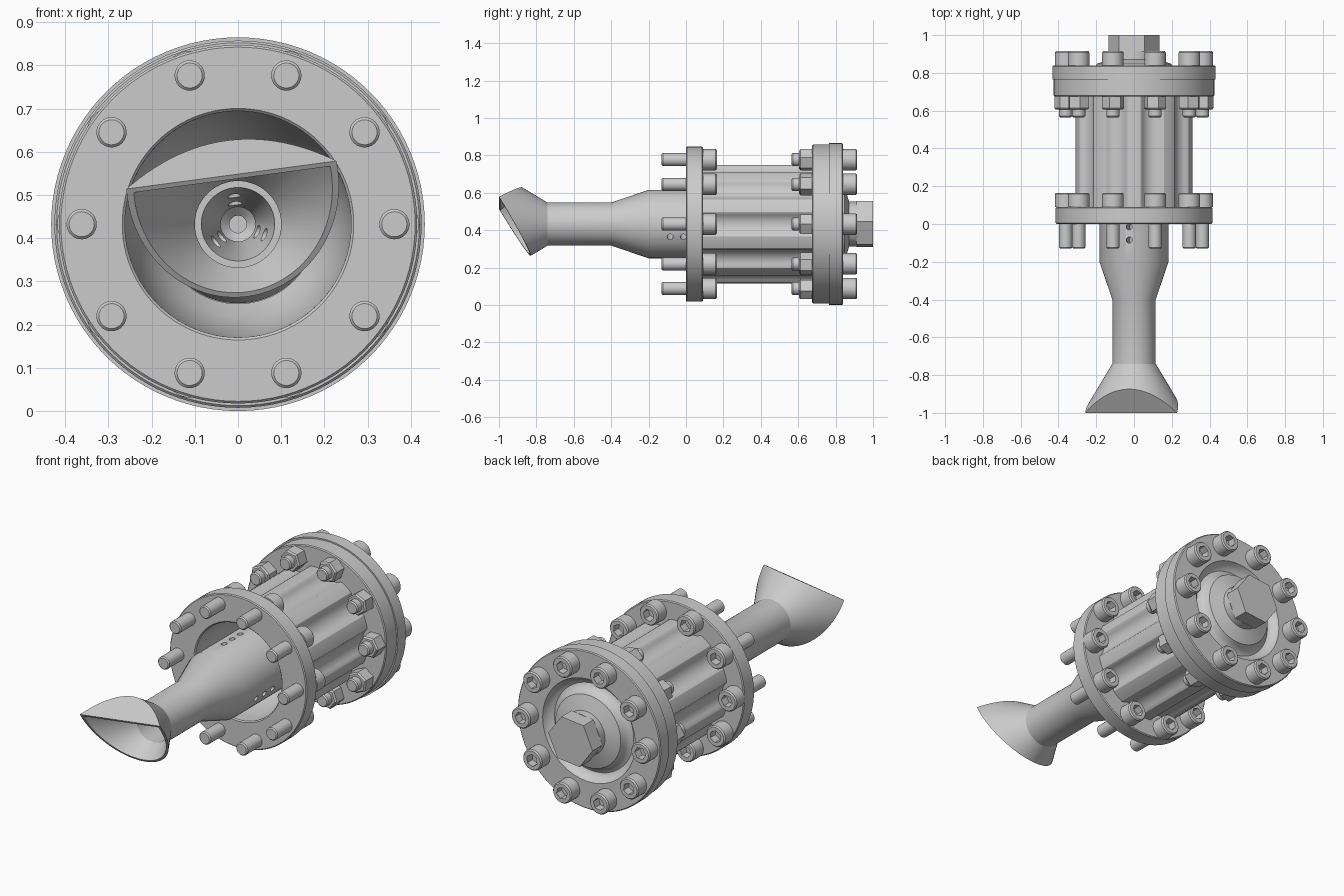
import bpy, bmesh
from math import cos, sin, pi, radians, sqrt
from mathutils import Vector, Matrix

if "Cube" in bpy.data.objects:
    bpy.data.objects.remove(bpy.data.objects["Cube"])

ZC = 0.4325          # height of the main axis
BOLT_R = 0.362       # bolt circle radius
BOLTS = 10
ROLL = radians(7.6)  # roll of the slanted mouth around the axis


def finish(bm, name):
    bmesh.ops.recalc_face_normals(bm, faces=bm.faces[:])
    me = bpy.data.meshes.new(name)
    bm.to_mesh(me)
    bm.free()
    return place(me, name)


def place(me, name, x=0, y=0, z=0, rot=0):
    me.shade_smooth()
    me.set_sharp_from_angle(angle=radians(30))
    ob = bpy.data.objects.new(name, me)
    ob.location = (x, y, ZC + z)
    ob.rotation_euler[1] = rot
    bpy.context.collection.objects.link(ob)
    return ob


def lathe_bm(profile, segs=72, closed=False, phase=0.0):
    """Spin (radius, y) points round the y axis."""
    bm = bmesh.new()
    rings = []
    for r, y in profile:
        if r == 0:
            rings.append([bm.verts.new((0, y, 0))] * segs)
        else:
            rings.append([bm.verts.new((r * cos(phase + 2 * pi * i / segs), y,
                                        r * sin(phase + 2 * pi * i / segs)))
                          for i in range(segs)])
    pairs = list(zip(rings, rings[1:]))
    if closed:
        pairs.append((rings[-1], rings[0]))
    for a, b in pairs:
        for i in range(segs):
            j = (i + 1) % segs
            bm.faces.new(list(dict.fromkeys((a[i], a[j], b[j], b[i]))))
    return bm


def lathe(name, profile, **kw):
    return finish(lathe_bm(profile, **kw), name)


def cut(ob, cutter):
    """Apply a boolean difference and drop the cutter."""
    cutter.hide_render = True
    mod = ob.modifiers.new("cut", 'BOOLEAN')
    mod.operation, mod.solver, mod.object = 'DIFFERENCE', 'EXACT', cutter
    bpy.context.view_layer.update()
    dg = bpy.context.evaluated_depsgraph_get()
    me = bpy.data.meshes.new_from_object(ob.evaluated_get(dg))
    ob.modifiers.clear()
    ob.data = me
    bpy.data.objects.remove(cutter)
    me.shade_smooth()
    me.set_sharp_from_angle(angle=radians(30))


def slice_off(bm, point, normal):
    geom = bm.verts[:] + bm.edges[:] + bm.faces[:]
    bmesh.ops.bisect_plane(bm, geom=geom, plane_co=point, plane_no=normal, clear_outer=True)
    rim = [e for e in bm.edges if e.is_boundary]
    bmesh.ops.holes_fill(bm, edges=rim, sides=0)


# Horn nozzle: flared cone cut by two planes that meet in a line at y = -1
up = Vector((-sin(ROLL), 0, cos(ROLL)))
back = Vector((0, 1, 0))
lip = -back + up * 0.115
top_n = (up * 0.125 - back * 0.08).normalized()
mouth_n = (-up * 0.17 - back * 0.284).normalized()

bm = lathe_bm([(0, -1.05), (0.301, -1.05), (0.115, -0.74), (0.115, -0.4),
               (0.183, -0.2), (0.183, 0.52), (0, 0.52)])
slice_off(bm, lip, top_n)
slice_off(bm, lip, mouth_n)
nozzle = finish(bm, "horn_nozzle")

bm = lathe_bm([(0, -1.1), (0.316, -1.1), (0.1, -0.74), (0.1, -0.16), (0.085, -0.16),
               (0.04, 0.02), (0.04, 0.1), (0.02, 0.12), (0.02, 0.3), (0, 0.3)])
slice_off(bm, lip - top_n * 0.012, top_n)
cut(nozzle, finish(bm, "bore_cutter"))

# Three rows of small radial holes
bm = bmesh.new()
for deg in (98, -22, 218):
    d = Vector((cos(radians(deg)), 0, sin(radians(deg))))
    for y in (-0.085, -0.015, 0.055):
        m = Matrix.Translation(d * 0.13 + back * y) @ d.to_track_quat('Z', 'Y').to_matrix().to_4x4()
        bmesh.ops.create_cone(bm, cap_ends=True, segments=16, radius1=0.016,
                              radius2=0.016, depth=0.19, matrix=m)
cut(nozzle, finish(bm, "hole_cutter"))

# Front flange ring
lathe("front_flange", [(0.262, 0.006), (0.268, 0), (0.41, 0), (0.415, 0.005), (0.415, 0.085),
                       (0.41, 0.09), (0.262, 0.09)], closed=True, segs=96)

# Funnel-shaped inner sleeve seen through the front flange
lathe("inner_sleeve", [(0.262, 0.08), (0.257, 0.15), (0.24, 0.24), (0.215, 0.31), (0.184, 0.36),
                       (0.184, 0.5), (0.28, 0.5), (0.28, 0.08)], closed=True)

# Fluted body: round section with a groove at every bolt
def body_radius(t):
    step = 2 * pi / BOLTS
    a = (t + step / 2) % step - step / 2
    disc = 0.079 ** 2 - (BOLT_R * sin(a)) ** 2
    groove = BOLT_R * cos(a) - sqrt(disc) if disc > 0 else 1
    return min(0.317, groove)

bm = bmesh.new()
n = 240
rings = [[bm.verts.new((body_radius(2 * pi * i / n) * cos(2 * pi * i / n), y,
                        body_radius(2 * pi * i / n) * sin(2 * pi * i / n)))
          for i in range(n)] for y in (0.08, 0.685)]
for i in range(n):
    j = (i + 1) % n
    bm.faces.new((rings[0][i], rings[0][j], rings[1][j], rings[1][i]))
finish(bm, "fluted_body")

# Rear flange and dished cover
lathe("rear_flange", [(0, 0.675), (0.42, 0.675), (0.425, 0.68), (0.425, 0.766), (0, 0.766)], segs=96)
lathe("rear_cover", [(0, 0.765), (0.4325, 0.765), (0.4325, 0.835), (0.4275, 0.84), (0.28, 0.84),
                     (0.272, 0.82), (0.257, 0.802), (0.24, 0.795), (0.222, 0.802), (0.207, 0.82),
                     (0.198, 0.848), (0.12, 0.872), (0.12, 0.916), (0, 0.916)], segs=96)
lathe("end_hex", [(0, 0.912), (0.135, 0.912), (0.135, 1.0), (0, 1.0)], segs=6, phase=radians(6))


# Socket-head bolt: under-head plane at y = 0
def bolt_mesh(length, name):
    ob = lathe(name, [(0, -length), (0.029, -length), (0.035, 0.006 - length), (0.035, 0),
                      (0.057, 0), (0.057, 0.068), (0.051, 0.075), (0, 0.075)], segs=32)
    cut(ob, lathe("socket_cutter", [(0, 0.03), (0.033, 0.03), (0.033, 0.09), (0, 0.09)], segs=6))
    me = ob.data
    bpy.data.objects.remove(ob)
    return me


front_bolt = bolt_mesh(0.22, "front_bolt")
rear_bolt = bolt_mesh(0.275, "rear_bolt")
nut_ob = lathe("nut", [(0, 0), (0.052, 0), (0.06, 0.008), (0.06, 0.07), (0, 0.07)], segs=6)
nut = nut_ob.data
bpy.data.objects.remove(nut_ob)

# Bolt circles on both flanges
for k in range(BOLTS):
    a = 2 * pi * k / BOLTS
    x, z = BOLT_R * cos(a), BOLT_R * sin(a)
    place(front_bolt, f"front_bolt_{k}", x, 0.09, z, -a)
    place(rear_bolt, f"rear_bolt_{k}", x, 0.84, z, -a)
    place(nut, f"nut_{k}", x, 0.605, z, -a)
